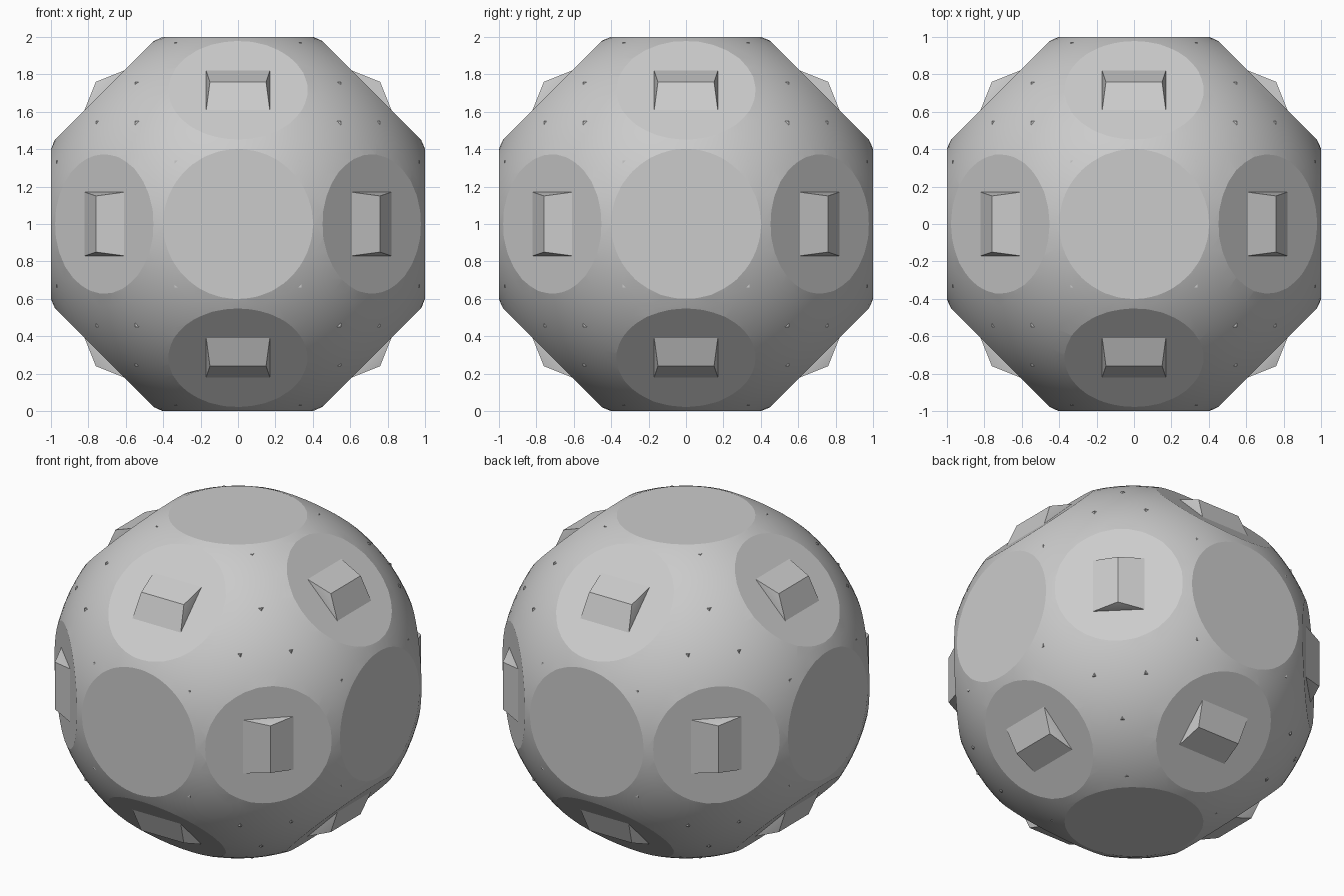
import bpy, bmesh, math
from mathutils import Vector

if "Cube" in bpy.data.objects:
    bpy.data.objects.remove(bpy.data.objects["Cube"])

RADIUS = 1.078
UP = Vector((0, 0, 1))
grey = bpy.data.materials.new("grey")
grey.diffuse_color = (0.6, 0.6, 0.6, 1)
grey.use_nodes = True
grey.node_tree.nodes["Principled BSDF"].inputs["Base Color"].default_value = grey.diffuse_color

def finish(name, bm, angle):
    bmesh.ops.recalc_face_normals(bm, faces=bm.faces[:])
    bmesh.ops.translate(bm, verts=bm.verts[:], vec=UP)
    mesh = bpy.data.meshes.new(name)
    bm.to_mesh(mesh)
    bm.free()
    mesh.materials.append(grey)
    ob = bpy.data.objects.new(name, mesh)
    bpy.context.collection.objects.link(ob)
    bpy.ops.object.select_all(action='DESELECT')
    bpy.context.view_layer.objects.active = ob
    ob.select_set(True)
    bpy.ops.object.shade_smooth_by_angle(angle=math.radians(angle))

def slice_off(bm, normal, dist):
    n = Vector(normal).normalized()
    res = bmesh.ops.bisect_plane(bm, geom=bm.verts[:] + bm.edges[:] + bm.faces[:],
                                 dist=1e-5, plane_co=n * dist, plane_no=n, clear_outer=True)
    rim = [e for e in res["geom_cut"] if isinstance(e, bmesh.types.BMEdge)]
    bmesh.ops.contextual_create(bm, geom=rim)

# The three axis pairs and sign pairs: twelve diagonal directions
diagonals = [(a, b, 3 - a - b, s, t) for a, b in ((0, 1), (1, 2), (2, 0))
             for s in (-1, 1) for t in (-1, 1)]

# Ball with six flat caps and twelve shallow diagonal facets
bm = bmesh.new()
bmesh.ops.create_icosphere(bm, subdivisions=5, radius=RADIUS)
for axis in range(3):
    for s in (-1, 1):
        n = [0, 0, 0]
        n[axis] = s
        slice_off(bm, n, 1)
for a, b, c, s, t in diagonals:
    n = [0, 0, 0]
    n[a], n[b] = s, t
    slice_off(bm, n, 1.43 / math.sqrt(2))
finish("ball", bm, 15)

# Ridge standing on each diagonal facet
bm = bmesh.new()
profile = ((.76, .76, .15), (.82, .61, .17), (.61, .82, .17), (.66, .66, .17))
for a, b, c, s, t in diagonals:
    vs = []
    for u, v, w in profile:
        for k in (-1, 1):
            p = [0, 0, 0]
            p[a], p[b], p[c] = s * u, t * v, k * w
            vs.append(bm.verts.new(p))
    bmesh.ops.convex_hull(bm, input=vs)
finish("ridges", bm, 20)

# Small block corners breaking through the surface
bm = bmesh.new()
for base in ((.34, .34, .97), (.55, .55, .76)):
    for axis in range(3):
        for signs in [(x, y, z) for x in (-1, 1) for y in (-1, 1) for z in (-1, 1)]:
            p = list(base)
            p[axis], p[2] = p[2], p[axis]
            tip = Vector([q * k for q, k in zip(p, signs)])
            vs = [bm.verts.new(tip)]
            for i in range(3):
                q = tip.copy()
                q[i] -= signs[i] * .06
                vs.append(bm.verts.new(q))
            bmesh.ops.convex_hull(bm, input=vs)
finish("corner_nubs", bm, 20)
